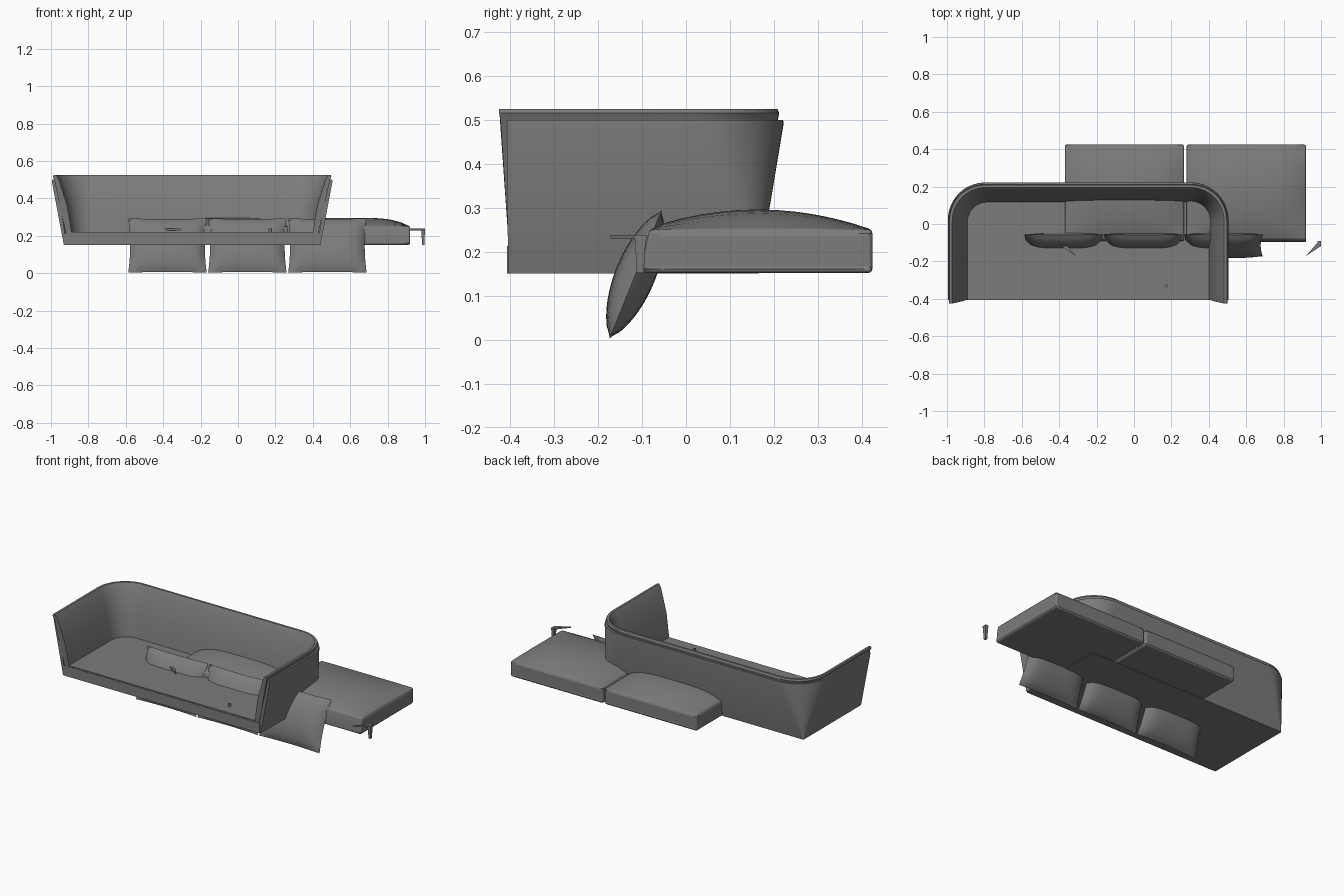
import bpy, bmesh, math
from mathutils import Matrix, Vector

cube = bpy.data.objects.get("Cube")
if cube:
    bpy.data.objects.remove(cube, do_unlink=True)

grey = bpy.data.materials.new("grey fabric")
grey.use_nodes = True
COLOR = (0.2, 0.2, 0.2, 1)
grey.diffuse_color = COLOR
grey.node_tree.nodes["Principled BSDF"].inputs["Base Color"].default_value = COLOR


def finish(bm, name, angle=35, bevel=0):
    bmesh.ops.recalc_face_normals(bm, faces=bm.faces)
    me = bpy.data.meshes.new(name)
    bm.to_mesh(me)
    bm.free()
    ob = bpy.data.objects.new(name, me)
    me.materials.append(grey)
    bpy.context.collection.objects.link(ob)
    bpy.ops.object.select_all(action='DESELECT')
    bpy.context.view_layer.objects.active = ob
    ob.select_set(True)
    bpy.ops.object.shade_smooth_by_angle(angle=math.radians(angle))
    if bevel:
        mod = ob.modifiers.new("Soft edge", 'BEVEL')
        mod.width, mod.segments, mod.angle_limit = bevel, 3, math.radians(40)
    return ob


def box(bm, lo, hi):
    lo, hi = Vector(lo), Vector(hi)
    mat = Matrix.Translation((lo + hi) / 2) @ Matrix.Diagonal((*(hi - lo), 1))
    return bmesh.ops.create_cube(bm, size=1, matrix=mat)


# U-shaped plan line with rounded back corners
def u_line(z, half, back, front, r, cx=-0.245, steps=14):
    right = [(half, front + (back - r - front) * i / 4) for i in range(4)]
    right += [(half - r + r * math.cos(a), back - r + r * math.sin(a))
              for a in (math.pi / 2 * i / steps for i in range(steps + 1))]
    left = [(-x, y) for x, y in reversed(right)]
    return [(cx + x, y, z) for x, y in right + left]


# Closed wall swept through a loop of plan lines
def wall(name, sections):
    bm = bmesh.new()
    rings = [[bm.verts.new(p) for p in u_line(*s)] for s in sections]
    for a, b in zip(rings, rings[1:] + rings[:1]):
        for i in range(len(a) - 1):
            bm.faces.new((a[i], a[i + 1], b[i + 1], b[i]))
    for end in (0, -1):
        bm.faces.new([r[end] for r in rings])
    return finish(bm, name, 30)


# z, half width, back y, front y, corner radius
wall("outer_shell", [
    (0.15, 0.686, 0.165, -0.405, 0.004), (0.49, 0.75, 0.222, -0.407, 0.2),
    (0.50, 0.748, 0.221, -0.407, 0.2), (0.50, 0.73, 0.203, -0.407, 0.185),
    (0.15, 0.668, 0.147, -0.405, 0.004)])
wall("inner_lining", [
    (0.21, 0.675, 0.15, -0.403, 0.03), (0.50, 0.737, 0.209, -0.422, 0.19),
    (0.515, 0.744, 0.212, -0.425, 0.19), (0.525, 0.741, 0.208, -0.425, 0.19),
    (0.525, 0.727, 0.195, -0.425, 0.18), (0.50, 0.712, 0.182, -0.422, 0.17),
    (0.36, 0.668, 0.137, -0.412, 0.13), (0.21, 0.643, 0.115, -0.403, 0.1)])

# Seat platform with a thin upper strip
bm = bmesh.new()
box(bm, (-0.925, -0.407, 0.15), (0.435, 0.155, 0.213))
box(bm, (-0.92, -0.404, 0.213), (0.43, 0.15, 0.22))
finish(bm, "seat_platform")

# Crowned seat cushions
for side, x0, x1 in (("right", -0.37, 0.268), ("left", 0.282, 0.92)):
    bm = bmesh.new()
    box(bm, (x0, -0.097, 0.152), (x1, 0.424, 0.25))
    bmesh.ops.subdivide_edges(bm, edges=bm.edges, cuts=11, use_grid_fill=True)
    for v in bm.verts:
        u = (2 * v.co.x - x0 - x1) / (x1 - x0)
        w = (v.co.y - 0.1635) / 0.2605
        t = (v.co.z - 0.152) / 0.098
        v.co.z += t * 0.046 * (1 - u ** 4) * (1 - w * w)
        v.co.y += 0.014 * t * t * (w < -0.99)
    finish(bm, side + "_seat_cushion", 40, 0.012)


# Leaning lens-shaped back pillows
def pillow(name, cx, n=16):
    bm = bmesh.new()
    bmesh.ops.create_grid(bm, x_segments=n, y_segments=n, size=1)
    bmesh.ops.duplicate(bm, geom=bm.verts[:] + bm.edges[:] + bm.faces[:])
    half = len(bm.verts) // 2
    for i, v in enumerate(bm.verts):
        u, w = v.co.x, v.co.y
        puff = 0.046 * max(0, 1 - u ** 4) ** 0.6 * max(0, 1 - w * w) ** 0.7
        v.co = (0.21 * u * (1 - 0.05 * (1 - w * w)),
                puff * (1 if i < half else -1),
                0.157 * w * (1 - 0.03 * (1 - u * u)))
    bmesh.ops.remove_doubles(bm, verts=bm.verts, dist=0.0005)
    tilt = Matrix.Rotation(math.radians(-22), 4, 'X')
    bm.transform(Matrix.Translation((cx, -0.115, 0.148)) @ tilt)
    finish(bm, name, 50)


for name, cx in (("right", -0.377), ("middle", 0.05), ("left", 0.478)):
    pillow(name + "_pillow", cx)

# Angled bracket legs: flat pointed blade and a tapered post, mirrored
for side, s in (("right", -1), ("left", 1)):
    bm = bmesh.new()
    plan = [(0.613, -0.172), (0.695, -0.118), (0.695, -0.09), (0.68, -0.095)]
    face = bm.faces.new([bm.verts.new((0.305 + s * x, y, 0.229)) for x, y in plan])
    up = bmesh.ops.extrude_face_region(bm, geom=[face])
    for v in up["geom"]:
        if isinstance(v, bmesh.types.BMVert):
            v.co.z += 0.009
    post = box(bm, (-0.01, -0.013, 0.152), (0.01, 0.013, 0.237))
    for v in post["verts"]:
        if v.co.z < 0.2:
            v.co.x *= 0.6
            v.co.y *= 0.6
        v.co += Vector((0.305 + s * 0.685, -0.104, 0))
    finish(bm, side + "_leg")

# Small peg on the platform
bm = bmesh.new()
bmesh.ops.create_cone(bm, cap_ends=True, segments=16, radius1=0.009, radius2=0.009,
                      depth=0.02, matrix=Matrix.Translation((0.172, -0.33, 0.228)))
finish(bm, "platform_peg")
